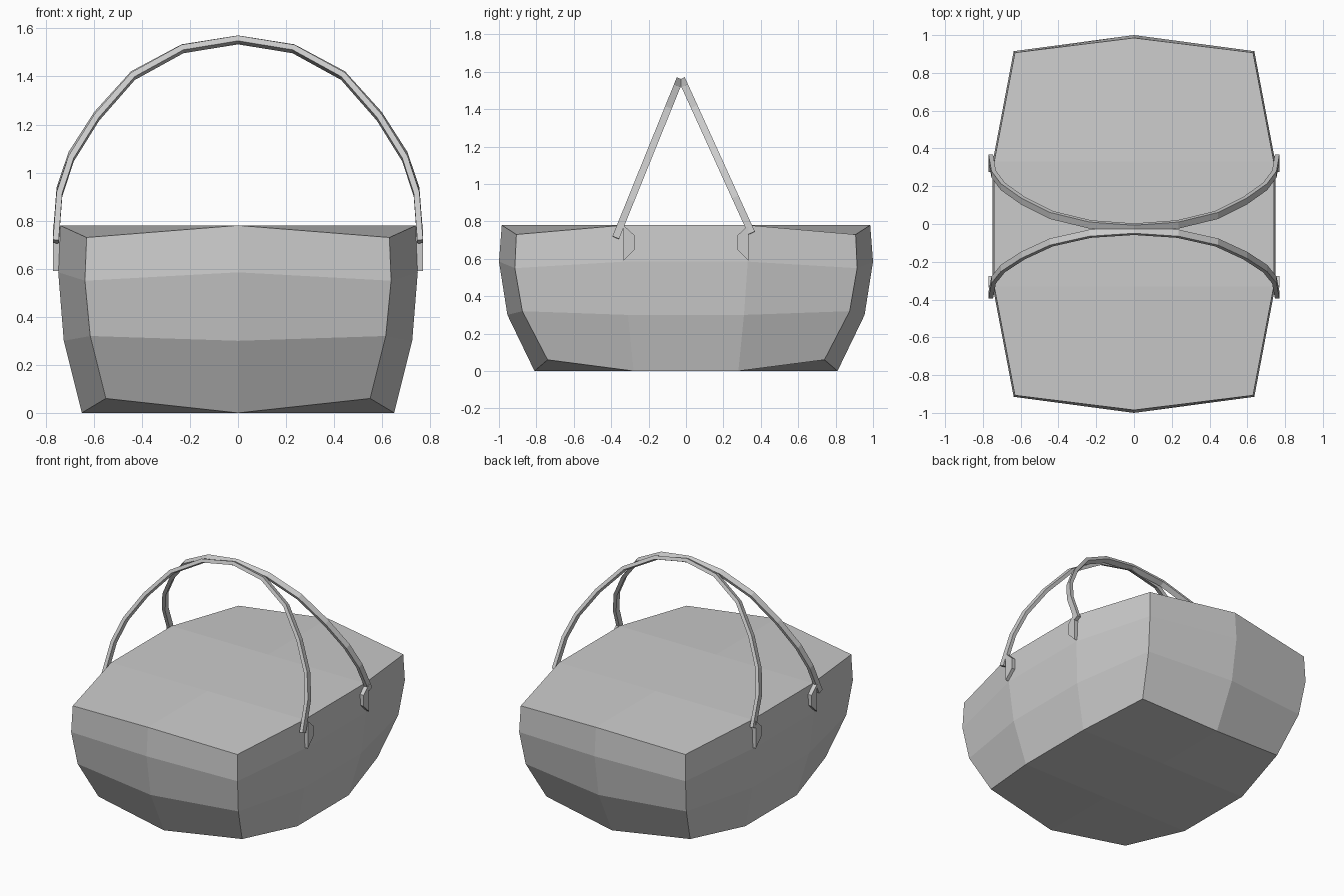
import bpy, bmesh
from mathutils import Vector

if "Cube" in bpy.data.objects:
    bpy.data.objects.remove(bpy.data.objects["Cube"])


def make(name, bm):
    bmesh.ops.recalc_face_normals(bm, faces=bm.faces)
    me = bpy.data.meshes.new(name)
    bm.to_mesh(me)
    bm.free()
    ob = bpy.data.objects.new(name, me)
    bpy.context.collection.objects.link(ob)
    return ob


# Basket body: stacked eight-sided rings
# (z, corner z, end y, corner x, corner y, side x, side y)
levels = [(0.00, 0.06, 0.81, 0.55, 0.74, 0.65, 0.28),
          (0.30, 0.32, 0.955, 0.615, 0.875, 0.725, 0.31),
          (0.585, 0.55, 1.0, 0.637, 0.915, 0.748, 0.33),
          (0.78, 0.73, 0.985, 0.63, 0.907, 0.74, 0.33)]
bm = bmesh.new()
rings = []
for z, cz, ey, cx, cy, sx, sy in levels:
    pts = [(0, -ey, z), (cx, -cy, cz), (sx, -sy, z), (sx, sy, z),
           (cx, cy, cz), (0, ey, z), (-cx, cy, cz), (-sx, sy, z),
           (-sx, -sy, z), (-cx, -cy, cz)]
    rings.append([bm.verts.new(p) for p in pts])
for a, b in zip(rings, rings[1:]):
    for i in range(10):
        j = (i + 1) % 10
        bm.faces.new((a[i], a[j], b[j], b[i]))
# Lid and floor as a grid of quads around two middle points
for r, lev in ((rings[0], levels[0]), (rings[-1], levels[-1])):
    f = bm.verts.new((0, -lev[6], lev[0]))
    k = bm.verts.new((0, lev[6], lev[0]))
    for quad in ((r[0], r[1], r[2], f), (r[0], f, r[8], r[9]),
                 (f, r[2], r[3], k), (f, k, r[7], r[8]),
                 (k, r[3], r[4], r[5]), (k, r[5], r[6], r[7])):
        bm.faces.new(quad)
make("basket_body", bm)


# Handles: flat strips swept along a leaning arch
half = [(0.758, 0.0), (0.743, 0.235), (0.694, 0.412), (0.588, 0.615),
        (0.437, 0.82), (0.231, 0.955)]
arch = half + [(0, 1.0)] + [(-x, t) for x, t in reversed(half)]


def handle(name, foot, top, width=0.038, thick=0.024):
    foot, top = Vector((0, *foot)), Vector((0, *top))
    up = (top - foot).normalized()
    side = Vector((1, 0, 0))
    normal = side.cross(up)
    path = [foot.lerp(top, t) + side * x for x, t in arch]
    bm = bmesh.new()
    rows = []
    for i, p in enumerate(path):
        d = path[min(i + 1, len(path) - 1)] - path[max(i - 1, 0)]
        out = d.normalized().cross(normal) * thick / 2
        n = normal * width / 2
        rows.append([bm.verts.new(p + a * out + b * n)
                     for a, b in ((-1, -1), (1, -1), (1, 1), (-1, 1))])
    for a, b in zip(rows, rows[1:]):
        for i in range(4):
            j = (i + 1) % 4
            bm.faces.new((a[i], a[j], b[j], b[i]))
    bm.faces.new(rows[0])
    bm.faces.new(rows[-1])
    make(name, bm)


handle("front_handle", (-0.376, 0.713), (-0.036, 1.552))
handle("back_handle", (0.351, 0.738), (-0.019, 1.552))

# Handle brackets on the four side corners
profile = [(0.335, 0.59), (0.275, 0.65), (0.275, 0.725), (0.335, 0.78)]
for sx, lr in ((1, "right"), (-1, "left")):
    for sy, fb in ((-1, "front"), (1, "back")):
        bm = bmesh.new()
        face = bm.faces.new([bm.verts.new((sx * 0.735, sy * y, z)) for y, z in profile])
        ext = bmesh.ops.extrude_face_region(bm, geom=[face], use_keep_orig=True)
        moved = [v for v in ext["geom"] if isinstance(v, bmesh.types.BMVert)]
        bmesh.ops.translate(bm, verts=moved, vec=(sx * 0.034, 0, 0))
        make(f"{fb}_{lr}_bracket", bm)
